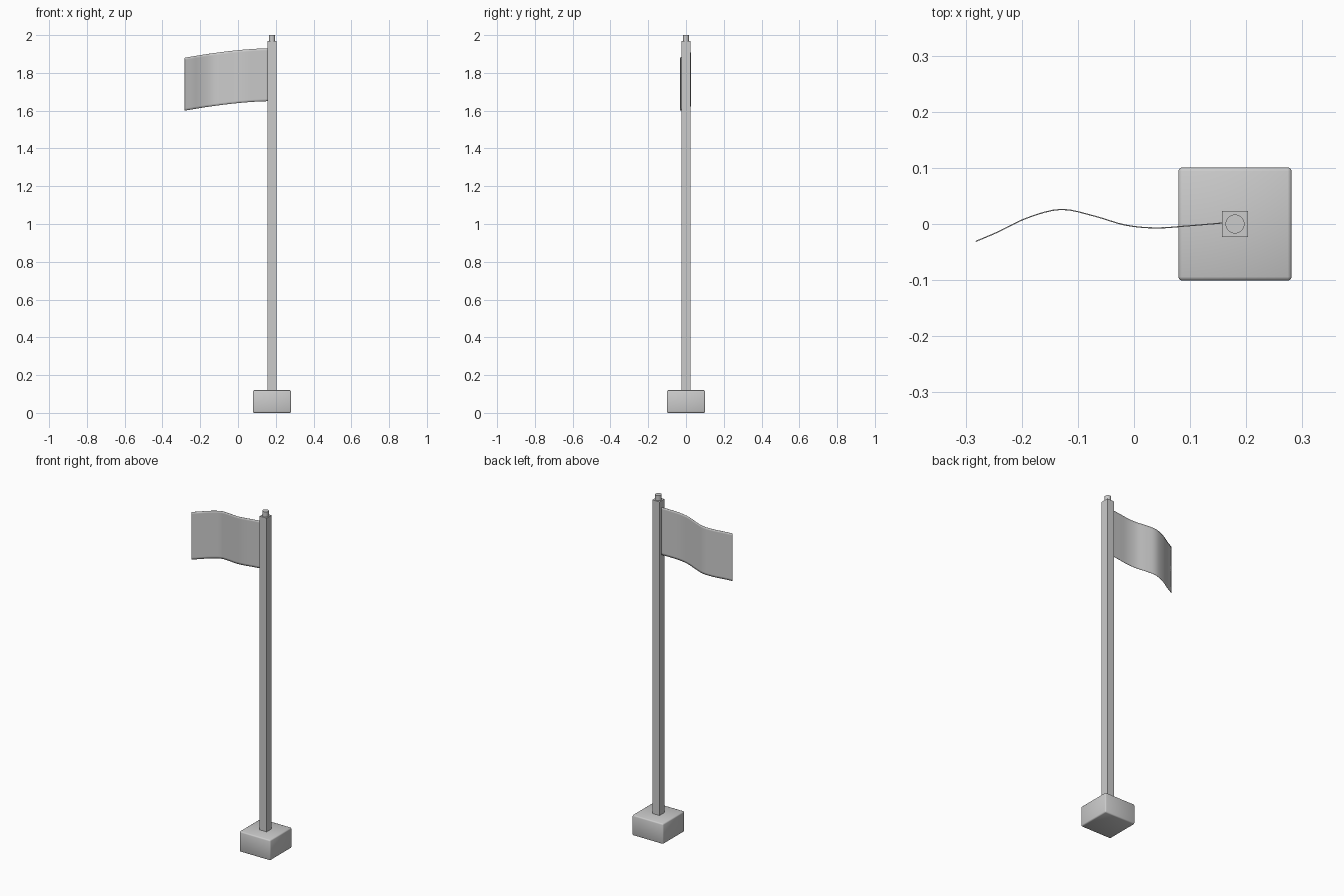
import bpy, bmesh, math

if "Cube" in bpy.data.objects:
    bpy.data.objects.remove(bpy.data.objects["Cube"])

POLE_X = 0.18


def shade(obj, angle=None):
    bpy.ops.object.select_all(action='DESELECT')
    obj.select_set(True)
    bpy.context.view_layer.objects.active = obj
    if angle is None:
        bpy.ops.object.shade_smooth()
    else:
        bpy.ops.object.shade_smooth_by_angle(angle=math.radians(angle))


def box(name, width, z0, z1):
    bpy.ops.mesh.primitive_cube_add(size=1, location=(POLE_X, 0, (z0 + z1) / 2))
    obj = bpy.context.object
    obj.name = name
    obj.scale = (width, width, z1 - z0)
    bpy.ops.object.transform_apply(location=False, rotation=False, scale=True)
    return obj


def smooth_path(pts, steps):
    """Catmull-Rom curve through 2D points."""
    p = [pts[0]] + pts + [pts[-1]]
    out = []
    for i in range(1, len(p) - 2):
        for s in range(steps):
            t = s / steps
            out.append(tuple(0.5 * (2 * b + (c - a) * t + (2 * a - 5 * b + 4 * c - d) * t * t
                                    + (3 * b - a - 3 * c + d) * t ** 3)
                             for a, b, c, d in zip(p[i - 1], p[i], p[i + 1], p[i + 2])))
    return out + [pts[-1]]


# Base block with softened edges
base = box("base", 0.202, 0.0, 0.12)
bevel = base.modifiers.new("soft_edges", 'BEVEL')
bevel.width = 0.007
bevel.segments = 2
shade(base)

# Square pole
box("pole", 0.046, 0.115, 1.97)

# Round peg on the pole top
bpy.ops.mesh.primitive_cylinder_add(vertices=32, radius=0.017, depth=0.04,
                                    location=(POLE_X, 0, 1.98))
cap = bpy.context.object
cap.name = "pole_cap"
shade(cap, 40)

# Waving flag: wave seen from above, drooping towards the free end
wave = [(0.16, 0.002), (0.10, -0.003), (0.04, -0.007), (-0.015, -0.002),
        (-0.07, 0.014), (-0.13, 0.026), (-0.19, 0.011), (-0.24, -0.013), (-0.282, -0.031)]
rows = [0.0, 0.012, 0.14, 0.268, 0.28]
bm = bmesh.new()
grid = []
for x, y in smooth_path(wave, 4):
    t = (0.16 - x) / 0.442
    z = 1.65 - 0.05 * t ** 1.6 if t > 0 else 1.65
    grid.append([bm.verts.new((x, y, z + h)) for h in rows])
for a, b in zip(grid, grid[1:]):
    for j in range(len(rows) - 1):
        bm.faces.new((b[j], a[j], a[j + 1], b[j + 1]))
mesh = bpy.data.meshes.new("flag")
bm.to_mesh(mesh)
bm.free()
flag = bpy.data.objects.new("flag", mesh)
bpy.context.collection.objects.link(flag)
solid = flag.modifiers.new("cloth_thickness", 'SOLIDIFY')
solid.thickness = 0.002
solid.offset = 0
shade(flag)
